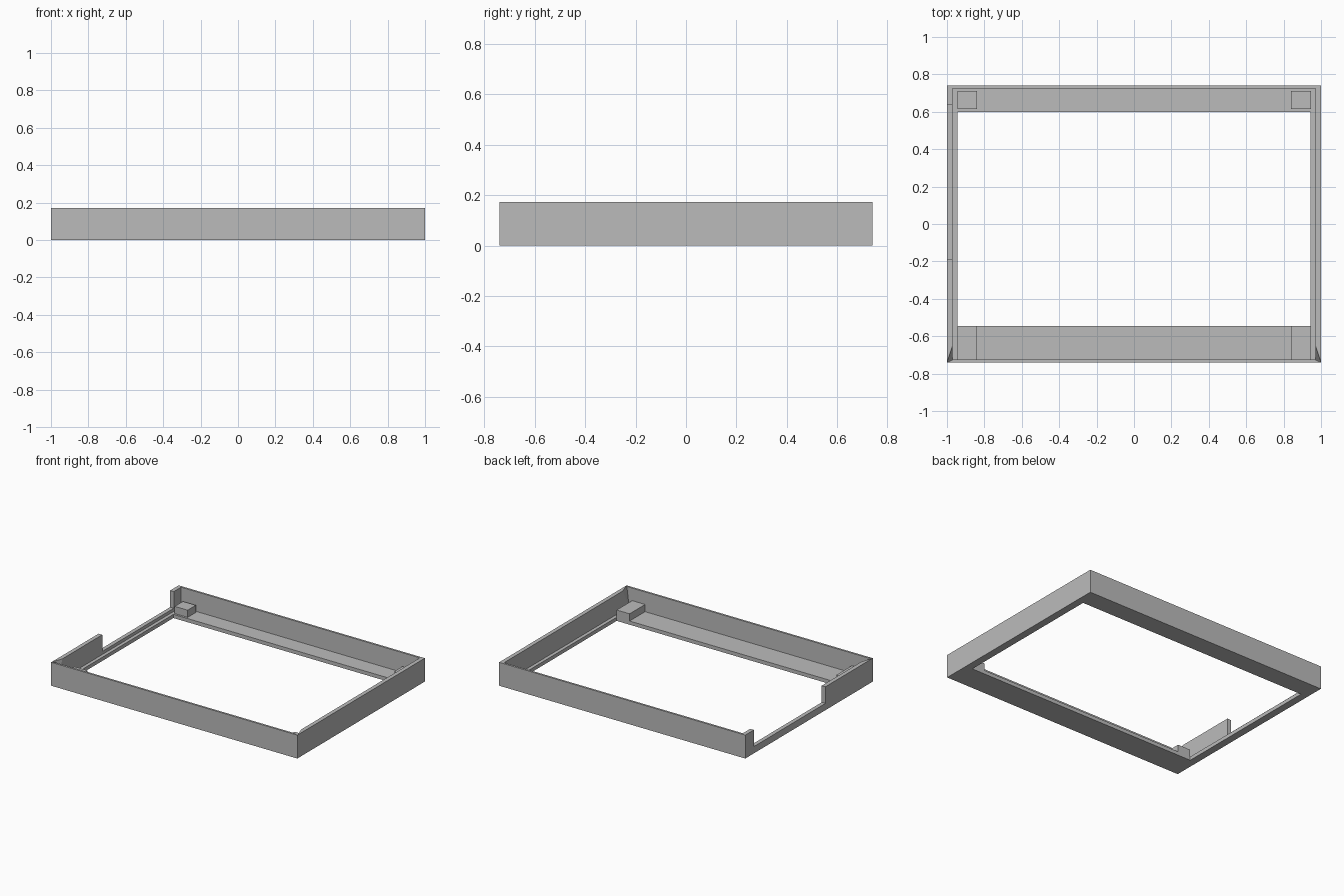
import bpy
import bmesh
from mathutils import Vector

cube = bpy.data.objects.get("Cube")
if cube:
    bpy.data.objects.remove(cube, do_unlink=True)

# Main dimensions
W, D, H = 1.0, 0.74, 0.172       # half width, half depth, height
IX, IY = 0.97, 0.725             # inner faces of the walls
OX, OF, OB = 0.945, -0.545, 0.60 # floor opening: side, front, back
FLOOR, RIM, PAD = 0.027, 0.05, 0.08

grey = bpy.data.materials.new("plain grey")
grey.use_nodes = True
grey.diffuse_color = (0.5, 0.5, 0.5, 1)
grey.node_tree.nodes["Principled BSDF"].inputs["Base Color"].default_value = (0.5, 0.5, 0.5, 1)


def hull(name, points):
    """Convex solid around the given points."""
    bm = bmesh.new()
    for p in points:
        bm.verts.new(p)
    bmesh.ops.convex_hull(bm, input=bm.verts[:])
    bmesh.ops.dissolve_limit(bm, angle_limit=0.001, verts=bm.verts[:], edges=bm.edges[:])
    bmesh.ops.recalc_face_normals(bm, faces=bm.faces[:])
    mesh = bpy.data.meshes.new(name)
    bm.to_mesh(mesh)
    bm.free()
    mesh.materials.append(grey)
    obj = bpy.data.objects.new(name, mesh)
    bpy.context.collection.objects.link(obj)
    return obj


def box(name, x, y, z):
    return hull(name, [(a, b, c) for a in x for b in y for c in z])


def combine(target, tool, operation):
    mod = target.modifiers.new("shape", "BOOLEAN")
    mod.operation, mod.solver, mod.object = operation, "EXACT", tool
    bpy.context.view_layer.objects.active = target
    bpy.ops.object.modifier_apply(modifier=mod.name)
    bpy.data.objects.remove(tool, do_unlink=True)


# Tray frame: outer block, hollowed above the floor and opened through it
frame = box("tray_frame", (-W, W), (-D, D), (0, H))
combine(frame, box("cavity", (-IX, IX), (-IY, IY), (FLOOR, H + 0.1)), "DIFFERENCE")
combine(frame, box("opening", (-OX, OX), (OF, OB), (-0.1, H)), "DIFFERENCE")

# Long gap in one side wall, leaving a low rim
combine(frame, box("side_gap", (-W - 0.1, -IX + 0.01), (-0.19, 0.64), (RIM, H + 0.1)), "DIFFERENCE")

# Tapered reliefs inside the front corners
for s in (-1, 1):
    top = [Vector((s * W, -D, H)), Vector((s * IX, -0.65, H)), Vector((s * IX, -IY, H))]
    raised = [p + Vector((0, 0, 0.05)) for p in top]
    combine(frame, hull("relief", top + raised + [Vector((s * IX, -IY, FLOOR))]), "DIFFERENCE")

# Support pads in the four corners
for s, side in ((-1, "right"), (1, "left")):
    x = (s * OX, s * 0.84)
    box("front_pad_" + side, x, (-IY, OF), (FLOOR, PAD))
    box("back_pad_" + side, x, (0.615, 0.71), (FLOOR, PAD))
